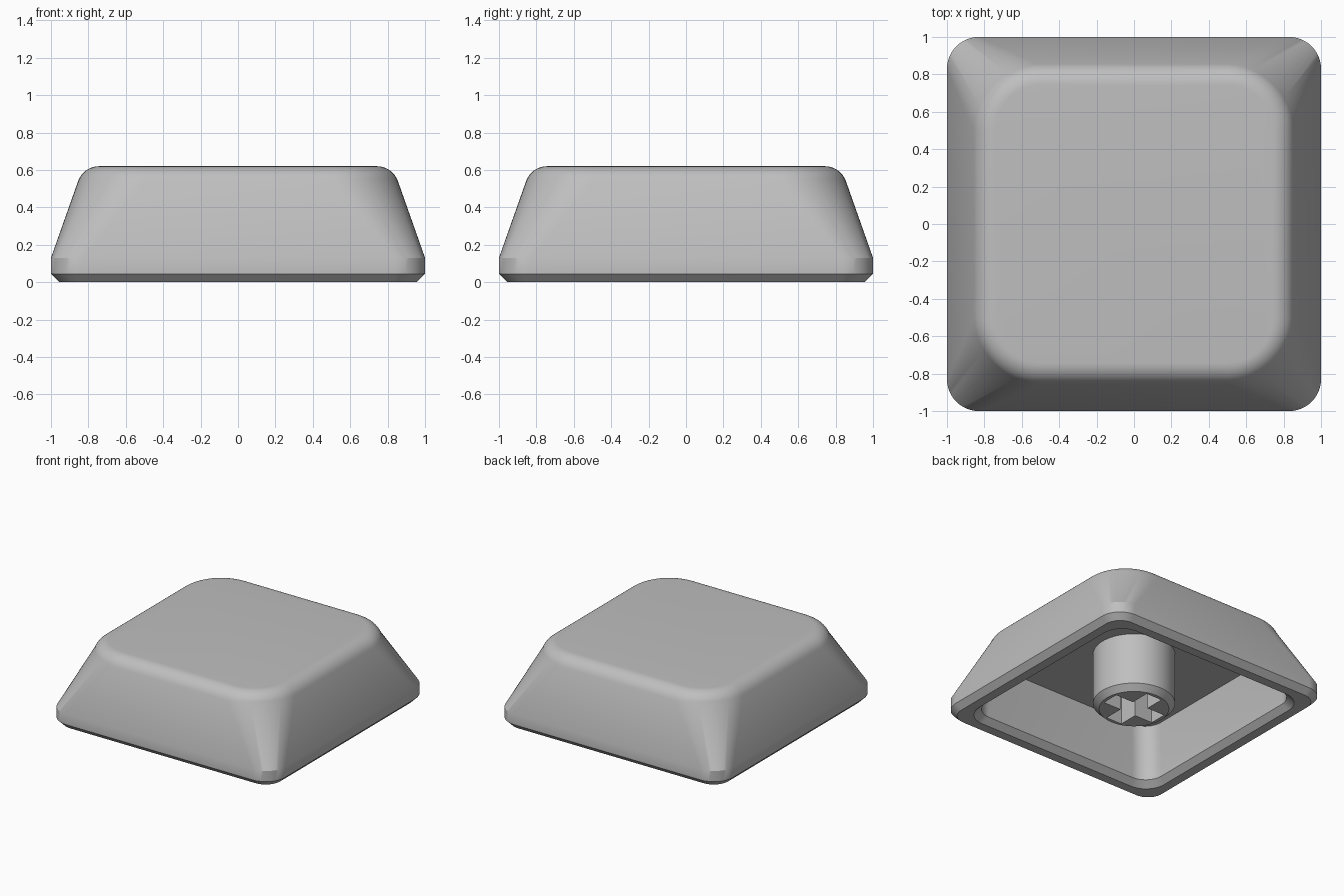
import bpy, bmesh
from math import sin, cos, pi, radians

if "Cube" in bpy.data.objects:
    bpy.data.objects.remove(bpy.data.objects["Cube"])

grey = bpy.data.materials.new("light grey plastic")
grey.use_nodes = True
colour = (0.52, 0.52, 0.52, 1)
grey.diffuse_color = colour
grey.node_tree.nodes["Principled BSDF"].inputs["Base Color"].default_value = colour


def rounded_square(half, radius, steps=12):
    """Outline of a square with rounded corners, anticlockwise."""
    points = []
    for corner in range(4):
        start = corner * pi / 2
        sx = 1 if corner in (0, 3) else -1
        sy = 1 if corner in (0, 1) else -1
        for i in range(steps + 1):
            a = start + i * pi / 2 / steps
            points.append((sx * (half - radius) + radius * cos(a),
                           sy * (half - radius) + radius * sin(a)))
    return points


def circle(radius, steps=64):
    return [(radius * cos(2 * pi * i / steps), radius * sin(2 * pi * i / steps))
            for i in range(steps)]


def loft(name, sections):
    """Skin a closed solid through (outline, z) sections and cap both ends."""
    bm = bmesh.new()
    rings = [[bm.verts.new((x, y, z)) for x, y in outline] for outline, z in sections]
    for low, high in zip(rings, rings[1:]):
        for i in range(len(low)):
            j = (i + 1) % len(low)
            bm.faces.new((low[i], low[j], high[j], high[i]))
    bm.faces.new(rings[0][::-1])
    bm.faces.new(rings[-1])
    bmesh.ops.recalc_face_normals(bm, faces=bm.faces)
    mesh = bpy.data.meshes.new(name)
    bm.to_mesh(mesh)
    bm.free()
    obj = bpy.data.objects.new(name, mesh)
    bpy.context.collection.objects.link(obj)
    mesh.materials.append(grey)
    return obj


def activate(obj):
    bpy.ops.object.select_all(action='DESELECT')
    obj.select_set(True)
    bpy.context.view_layer.objects.active = obj


def smooth(obj):
    activate(obj)
    bpy.ops.object.shade_smooth_by_angle(angle=radians(30))


# Shell: (half width, corner radius, height), from the ceiling down the
# inside, around the chamfered rim and up the sloping outside
ceiling = 0.46
profile = [(0.79, 0.15, ceiling), (0.835, 0.15, 0.13), (0.835, 0.15, 0.045),
           (0.88, 0.17, 0), (0.955, 0.13, 0), (1, 0.17, 0.045), (1, 0.17, 0.13)]

# Rounded upper edge, tangent to the sloping side
top, fillet, centre, corner = 0.62, 0.12, 0.742, 0.24
arc_steps = 8
for i in range(arc_steps + 1):
    a = radians(19.5 + 70.5 * i / arc_steps)
    profile.append((centre + fillet * cos(a), corner + fillet * cos(a),
                    top - fillet + fillet * sin(a)))
shell = loft("keycap_shell", [(rounded_square(h, r), z) for h, r, z in profile])
smooth(shell)

# Stem with a chamfered lower end, hanging from the ceiling
stem = loft("stem", [(circle(0.255), 0), (circle(0.3), 0.045), (circle(0.3), ceiling)])

# Cross-shaped socket cut into the stem
arm, w = 0.228, 0.07
cross = []
for c, s in ((1, 0), (0, 1), (-1, 0), (0, -1)):
    for x, y in ((arm, -w), (arm, w), (w, w)):
        cross.append((x * c - y * s, x * s + y * c))
cutter = loft("socket_cutter", [(cross, -0.1), (cross, 0.42)])
cutter.hide_render = True
cut = stem.modifiers.new("socket", 'BOOLEAN')
cut.operation = 'DIFFERENCE'
cut.solver = 'EXACT'
cut.object = cutter
activate(stem)
bpy.ops.object.modifier_apply(modifier=cut.name)
bpy.data.objects.remove(cutter)
smooth(stem)
